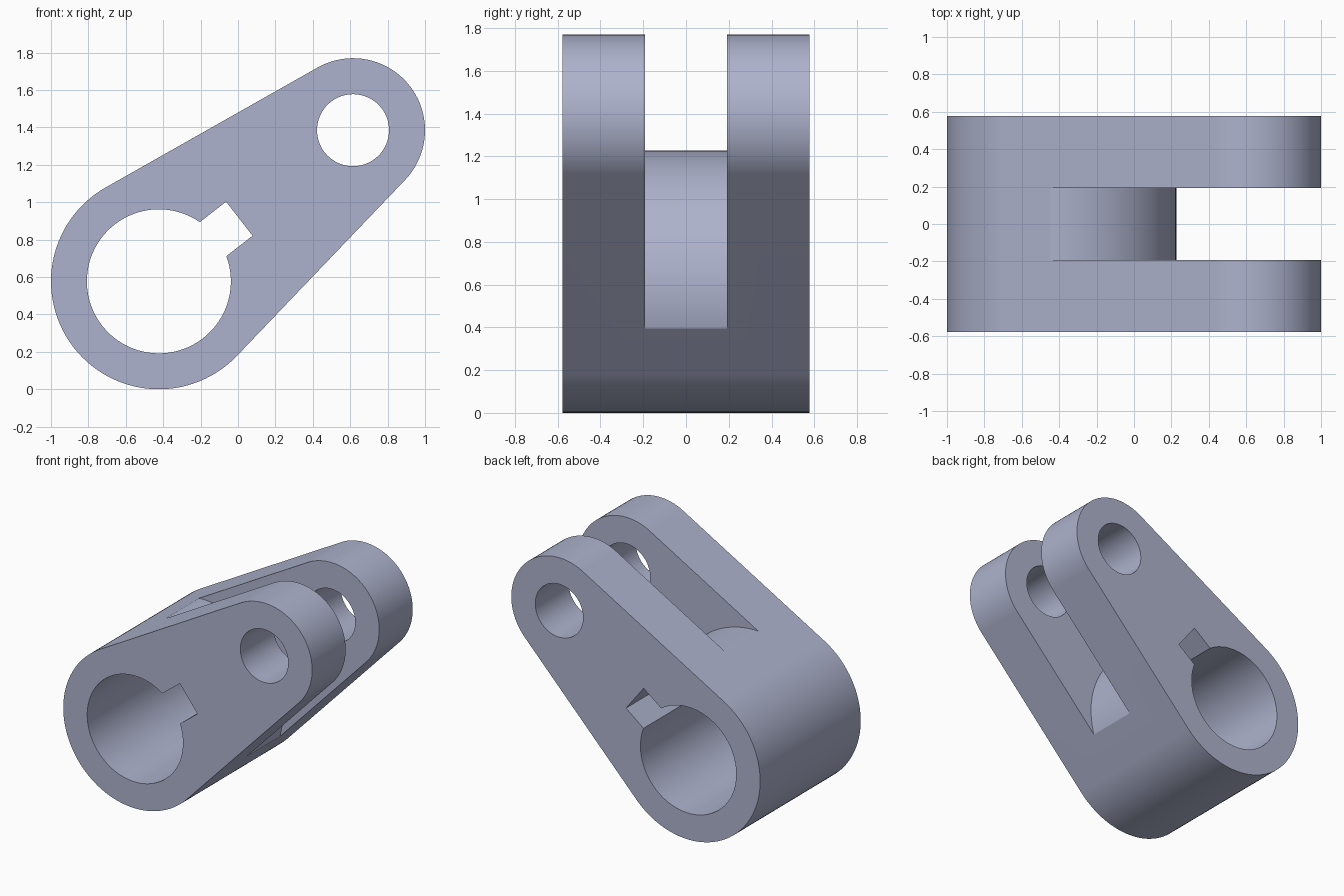
import bpy
import bmesh
import math

cube = bpy.data.objects.get("Cube")
if cube:
    bpy.data.objects.remove(cube, do_unlink=True)

# Main dimensions
HUB = (-0.423, 0.577)
PIN = (0.615, 1.385)
HUB_R, BORE_R = 0.577, 0.385
END_R, PIN_R = 0.385, 0.1925
HALF_DEPTH, SLOT_HALF, SLOT_R = 0.577, 0.1925, 0.65
KEY_HALF, KEY_END = 0.1154, 0.545
LENGTH = math.dist(HUB, PIN)
TILT = math.atan2(PIN[1] - HUB[1], PIN[0] - HUB[0])

metal = bpy.data.materials.new("blue grey metal")
metal.use_nodes = True
color = (0.42, 0.45, 0.61, 1.0)
metal.diffuse_color = color
metal.node_tree.nodes["Principled BSDF"].inputs["Base Color"].default_value = color


def arc(u, radius, start, end, steps):
    """Arc points about (u, 0) on the link's long axis."""
    return [(u + radius * math.cos(start + (end - start) * i / steps),
             radius * math.sin(start + (end - start) * i / steps))
            for i in range(steps + 1)]


def prism(name, profile, half_depth):
    """Tilt a profile along the link axis and extrude it in depth."""
    c, s = math.cos(TILT), math.sin(TILT)
    bm = bmesh.new()
    verts = [bm.verts.new((HUB[0] + u * c - v * s, -half_depth, HUB[1] + u * s + v * c))
             for u, v in profile]
    face = bm.faces.new(verts)
    extruded = bmesh.ops.extrude_face_region(bm, geom=[face])["geom"]
    bmesh.ops.translate(bm, vec=(0, 2 * half_depth, 0),
                        verts=[g for g in extruded if isinstance(g, bmesh.types.BMVert)])
    bmesh.ops.recalc_face_normals(bm, faces=bm.faces)
    mesh = bpy.data.meshes.new(name)
    bm.to_mesh(mesh)
    bm.free()
    mesh.materials.append(metal)
    obj = bpy.data.objects.new(name, mesh)
    bpy.context.collection.objects.link(obj)
    return obj


# Tapered link body: two arcs joined by their outer tangents
tangent = math.acos((HUB_R - END_R) / LENGTH)
body = prism("forked_link",
             arc(LENGTH, END_R, -tangent, tangent, 40)
             + arc(0, HUB_R, tangent, 2 * math.pi - tangent, 56), HALF_DEPTH)

# Keyed bore, pin hole and fork slot with a rounded floor
key = math.asin(KEY_HALF / BORE_R)
bore = prism("bore_cutter",
             arc(0, BORE_R, key, 2 * math.pi - key, 72)
             + [(KEY_END, -KEY_HALF), (KEY_END, KEY_HALF)], 1.0)
pin_hole = prism("pin_hole_cutter", arc(LENGTH, PIN_R, 0, 2 * math.pi, 64)[:-1], 1.0)
slot = prism("slot_cutter",
             arc(0, SLOT_R, -math.pi / 2, math.pi / 2, 48)
             + [(0, 0.9), (2.2, 0.9), (2.2, -0.9), (0, -0.9)], SLOT_HALF)

bpy.ops.object.select_all(action='DESELECT')
body.select_set(True)
bpy.context.view_layer.objects.active = body
for cutter in (slot, bore, pin_hole):
    cutter.hide_render = True
    mod = body.modifiers.new(cutter.name, 'BOOLEAN')
    mod.operation = 'DIFFERENCE'
    mod.solver = 'EXACT'
    mod.object = cutter
    bpy.ops.object.modifier_apply(modifier=mod.name)
    bpy.data.objects.remove(cutter, do_unlink=True)

# Smooth the curved walls, keep the rims crisp and the flats even
bpy.ops.object.shade_smooth_by_angle(angle=math.radians(25))
weighted = body.modifiers.new("even_flats", 'WEIGHTED_NORMAL')
weighted.keep_sharp = True
